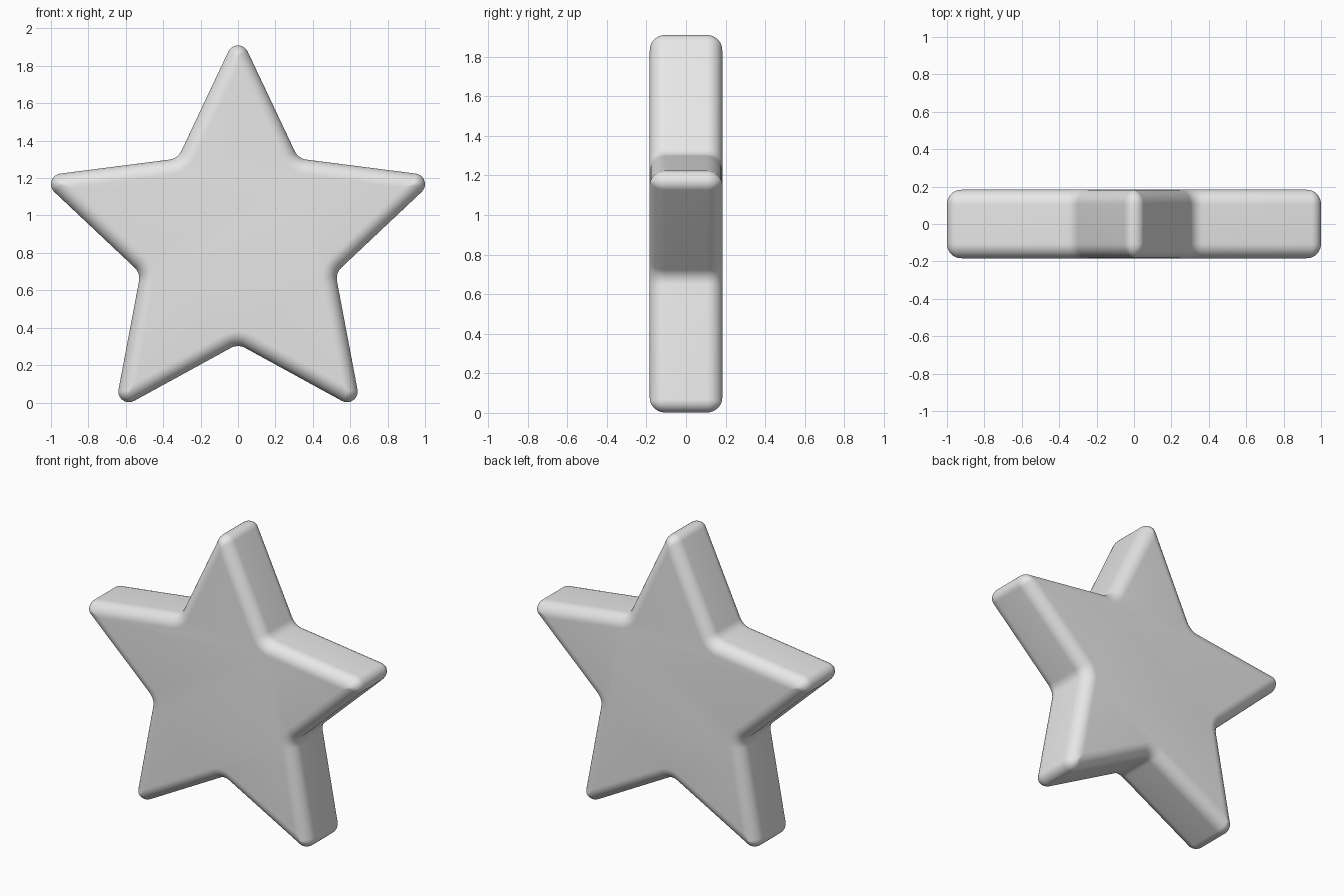
import bpy, bmesh, math

if "Cube" in bpy.data.objects:
    bpy.data.objects.remove(bpy.data.objects["Cube"])

R_TIP, R_NOTCH = 1.125, 0.548      # sharp star radii before rounding
ROUND_TIP, ROUND_NOTCH = 0.057, 0.08
HALF_Y, BEVEL = 0.185, 0.08
CENTRE_Z = 0.861
STEPS, RIM = 10, 10

# half opening angle of a tip and of a notch
s36 = math.radians(36)
A_TIP = math.atan2(R_NOTCH * math.sin(s36), R_TIP - R_NOTCH * math.cos(s36))
A_NOTCH = A_TIP + s36


def outline(d):
    """Rounded star outline, offset inward by d."""
    pts = []
    for i in range(10):
        th = math.radians(90 + 36 * i)
        if i % 2 == 0:
            rad = max(ROUND_TIP - d, 0.004)
            dist = R_TIP - (d + rad) / math.sin(A_TIP)
            sweep, base, sign = math.pi / 2 - A_TIP, th, 1
        else:
            rad = ROUND_NOTCH + d
            dist = R_NOTCH + ROUND_NOTCH / math.sin(A_NOTCH)
            sweep, base, sign = math.pi / 2 - A_NOTCH, th + math.pi, -1
        for k in range(STEPS + 1):
            a = base + sign * sweep * (2 * k / STEPS - 1)
            pts.append((dist * math.cos(th) + rad * math.cos(a),
                        dist * math.sin(th) + rad * math.sin(a)))
    return pts


# rounded rim cross-section: (inset, y) from front face to back face
quarter = [math.pi / 2 * k / RIM for k in range(RIM + 1)]
profile = [(BEVEL * (1 - math.sin(t)), -(HALF_Y - BEVEL) - BEVEL * math.cos(t))
           for t in quarter]
profile += [(d, -y) for d, y in reversed(profile)]

# star body
bm = bmesh.new()
rings = [[bm.verts.new((x, y, z + CENTRE_Z)) for x, z in outline(d)]
         for d, y in profile]
n = len(rings[0])
for a, b in zip(rings, rings[1:]):
    for i in range(n):
        j = (i + 1) % n
        bm.faces.new((a[i], a[j], b[j], b[i]))
bm.faces.new(rings[0])
bm.faces.new(rings[-1])
bmesh.ops.recalc_face_normals(bm, faces=bm.faces)
mesh = bpy.data.meshes.new("star")
bm.to_mesh(mesh)
bm.free()
star = bpy.data.objects.new("star", mesh)
bpy.context.collection.objects.link(star)

mat = bpy.data.materials.new("light_grey")
mat.diffuse_color = (0.8, 0.8, 0.8, 1)
mat.use_nodes = True
mat.node_tree.nodes["Principled BSDF"].inputs["Base Color"].default_value = mat.diffuse_color
mesh.materials.append(mat)

bpy.context.view_layer.objects.active = star
star.select_set(True)
bpy.ops.object.shade_smooth_by_angle(angle=math.radians(40))
